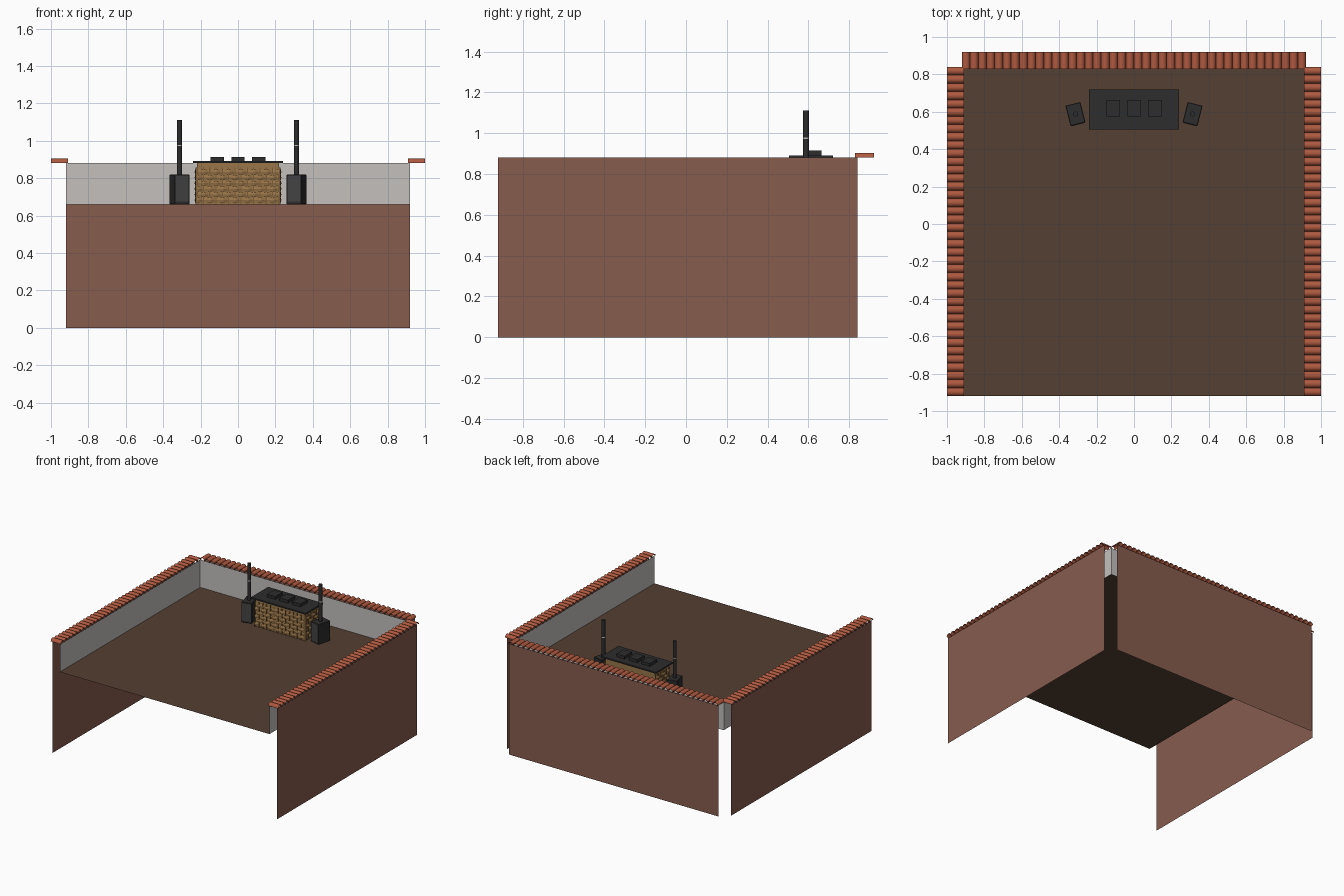
import bpy, math
from mathutils import Vector, Matrix

if "Cube" in bpy.data.objects:
    bpy.data.objects.remove(bpy.data.objects["Cube"])


def material(name, rgb):
    m = bpy.data.materials.new(name)
    m.diffuse_color = (*rgb, 1)
    m.use_nodes = True
    m.node_tree.nodes["Principled BSDF"].inputs["Base Color"].default_value = m.diffuse_color
    return m


BRICK = material("brick_red", (0.24, 0.107, 0.076))
PLASTER = material("plaster", (0.55, 0.53, 0.51))
FLOOR = material("deck_brown", (0.087, 0.05, 0.032))
TILE = material("terracotta", (0.42, 0.10, 0.05))
BLACK = material("black", (0.026, 0.026, 0.027))
GREY = material("dark_grey", (0.055, 0.055, 0.058))
SILVER = material("silver", (0.5, 0.5, 0.5))
WICKER = material("wicker", (0.32, 0.18, 0.065))
CANE = material("dark_cane", (0.20, 0.11, 0.04))


def mesh_object(name, verts, faces, mat):
    me = bpy.data.meshes.new(name)
    me.from_pydata(verts, [], faces)
    me.materials.append(mat)
    ob = bpy.data.objects.new(name, me)
    bpy.context.collection.objects.link(ob)
    return ob


def wall(name, a, b, z0, z1, mat):
    """Upright sheet from a to b, facing right of the direction of travel."""
    return mesh_object(name, [(*a, z0), (*b, z0), (*b, z1), (*a, z1)], [(0, 1, 2, 3)], mat)


def box(name, lo, hi, mat, bevel=0.0, matrix=None):
    lo, hi = Vector(lo), Vector(hi)
    bpy.ops.mesh.primitive_cube_add(size=1)
    ob = bpy.context.object
    ob.name = name
    ob.data.transform(Matrix.Translation((lo + hi) / 2) @ Matrix.Diagonal((*(hi - lo), 1)))
    if matrix:
        ob.data.transform(matrix)
    ob.data.materials.append(mat)
    if bevel:
        mod = ob.modifiers.new("bevel", "BEVEL")
        mod.width, mod.segments = bevel, 1
    return ob


def cylinder(name, x, y, z0, z1, r, mat):
    bpy.ops.mesh.primitive_cylinder_add(vertices=16, radius=r, depth=z1 - z0,
                                        location=(x, y, (z0 + z1) / 2))
    ob = bpy.context.object
    ob.name = name
    ob.data.materials.append(mat)
    bpy.ops.object.shade_smooth_by_angle()


# Terrace shell: outer walls, inner parapets and floor are single sheets
IN, OUT = 0.92, 0.985
FRONT, BACK_IN, BACK_OUT = -0.92, 0.84, 0.905
FZ, TOP = 0.66, 0.88
wall("outer_wall_right", (OUT, FRONT), (OUT, BACK_IN), 0, TOP, BRICK)
wall("outer_wall_back", (IN, BACK_OUT), (-IN, BACK_OUT), 0, TOP, BRICK)
wall("outer_wall_left", (-OUT, BACK_IN), (-OUT, FRONT), 0, TOP, BRICK)
wall("parapet_right", (IN, BACK_IN), (IN, FRONT), FZ, TOP, PLASTER)
wall("parapet_back", (-IN, BACK_IN), (IN, BACK_IN), FZ, TOP, PLASTER)
wall("parapet_left", (-IN, FRONT), (-IN, BACK_IN), FZ, TOP, PLASTER)
mesh_object("terrace_floor", [(-IN, FRONT, FZ), (IN, FRONT, FZ), (IN, BACK_IN, FZ), (-IN, BACK_IN, FZ)],
            [(0, 1, 2, 3)], FLOOR)


def tile_row(name, start, step, across, count, r=0.022, n=8):
    """Row of open half-round tiles laid along step, spanning across."""
    verts, faces = [], []
    start, step, across = Vector(start), Vector(step), Vector(across)
    for t in range(count):
        base = len(verts)
        c = start + step * (t + 0.5)
        for i in range(n + 1):
            a = math.pi * i / n
            p = c - step.normalized() * r * math.cos(a) + Vector((0, 0, r * math.sin(a)))
            verts += [p, p + across]
        faces += [(base + 2 * i, base + 2 * i + 1, base + 2 * i + 3, base + 2 * i + 2) for i in range(n)]
    ob = mesh_object(name, verts, faces, TILE)
    bpy.context.view_layer.objects.active = ob
    bpy.ops.object.select_all(action='DESELECT')
    ob.select_set(True)
    bpy.ops.object.shade_smooth_by_angle()


# Coping tiles
tile_row("coping_back", (-IN, 0.828, TOP + 0.002), (0.0438, 0, 0), (0, 0.092, 0), 42)
tile_row("coping_left", (-1, FRONT, TOP + 0.002), (0, 0.044, 0), (0.09, 0, 0), 40)
tile_row("coping_right", (0.91, FRONT, TOP + 0.002), (0, 0.044, 0), (0.09, 0, 0), 40)

# Counter with black top and three units on it
X, Y0, Y1 = 0.218, 0.53, 0.70
box("counter_core", (-X, Y0, FZ), (X, Y1, TOP), WICKER)
box("counter_top", (-0.24, 0.505, TOP), (0.24, 0.72, 0.891), BLACK)
for i in (-1, 0, 1):
    box(f"deck_unit_{i + 2}", (i * 0.11 - 0.036, 0.574, 0.891), (i * 0.11 + 0.036, 0.663, 0.914), BLACK)

# Woven strands round the front and sides, with upright canes
sides = [((-X, Y1), (-X, Y0), (-1, 0), 5), ((-X, Y0), (X, Y0), (0, -1), 13), ((X, Y0), (X, Y1), (1, 0), 5)]
rows, pitch = 6, 0.03
for s, (a, b, nrm, cells) in enumerate(sides):
    a, b, nrm = Vector((*a, 0)), Vector((*b, 0)), Vector((*nrm, 0))
    verts, faces = [], []
    steps = cells * 4
    for r in range(rows):
        base = len(verts)
        zc = FZ + 0.008 + pitch * (r + 0.5)
        for i in range(steps + 1):
            off = 0.006 + 0.005 * math.cos(math.pi * (i / 4 + r))
            for dz, bulge in ((-0.013, 0), (0, 0.003), (0.013, 0)):
                verts.append(a.lerp(b, i / steps) + nrm * (off + bulge) + Vector((0, 0, zc + dz)))
        for i in range(steps):
            for k in (0, 1):
                q = base + 3 * i + k
                faces.append((q, q + 3, q + 4, q + 1))
    mesh_object(f"weave_{s}", verts, faces, WICKER)
    for i in range(cells + 1):
        c = a.lerp(b, i / cells) + nrm * 0.005
        box(f"cane_{s}_{i}", (c.x - 0.003, c.y - 0.003, FZ), (c.x + 0.003, c.y + 0.003, 0.857), CANE)

# Speakers turned towards the middle, each with a pole
for side, label in ((-1, "left"), (1, "right")):
    px, py = side * 0.313, 0.588
    m = Matrix.Translation((px, py, 0)) @ Matrix.Rotation(-side * math.radians(14), 4, 'Z')
    box(f"speaker_{label}", (-0.041, -0.056, FZ), (0.041, 0.056, 0.82), BLACK, 0.003, m)
    box(f"speaker_grille_{label}", (-0.036, -0.058, FZ + 0.015), (0.036, -0.05, 0.814), GREY, 0, m)
    cylinder(f"pole_lower_{label}", px, py, 0.82, 0.972, 0.0135, BLACK)
    cylinder(f"pole_ring_{label}", px, py, 0.972, 0.978, 0.0138, SILVER)
    cylinder(f"pole_upper_{label}", px, py, 0.978, 1.11, 0.0135, BLACK)
